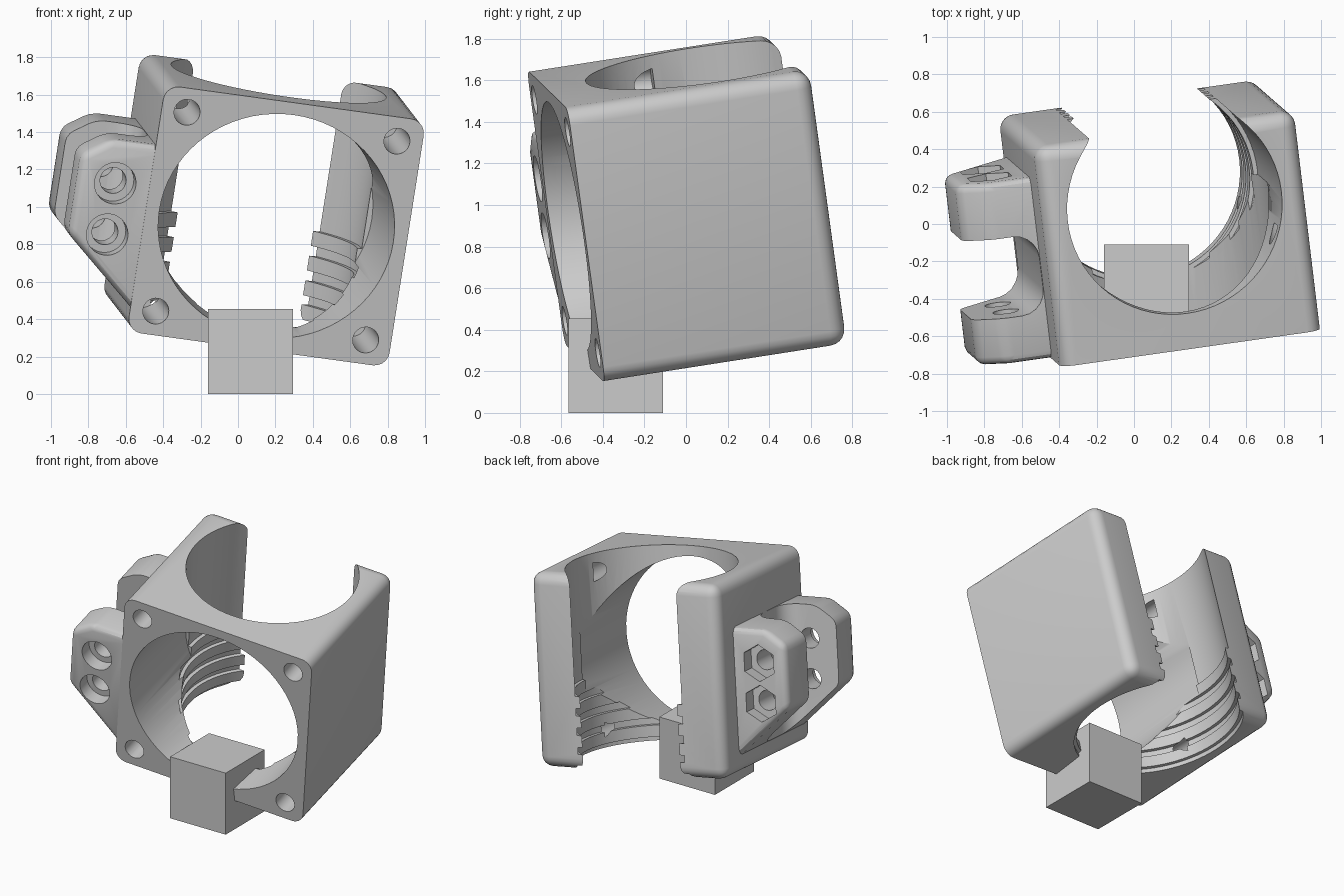
import bpy, bmesh, math
from mathutils import Matrix, Vector

cube = bpy.data.objects.get("Cube")
if cube:
    bpy.data.objects.remove(cube, do_unlink=True)

grey = bpy.data.materials.new("grey plastic")
grey.use_nodes = True
grey.diffuse_color = (0.6, 0.6, 0.6, 1)
grey.node_tree.nodes["Principled BSDF"].inputs["Base Color"].default_value = (0.6, 0.6, 0.6, 1)

# The bracket is modelled upright, then tilted as a whole
right = Vector((0.981, 0.139, -0.135)).normalized()
up = Vector((0.1535, -0.134, 0.978))
up = (up - up.dot(right) * right).normalized()
tilt = Matrix((right, up.cross(right), up)).transposed().to_4x4()

HALF_W, FRONT, BACK, LOW, HIGH = 0.71, -0.453, 0.74, 0.314, 1.66
MID = (LOW + HIGH) / 2


def finish(name, bm):
    bmesh.ops.recalc_face_normals(bm, faces=bm.faces)
    mesh = bpy.data.meshes.new(name)
    bm.to_mesh(mesh)
    bm.free()
    mesh.materials.append(grey)
    ob = bpy.data.objects.new(name, mesh)
    bpy.context.collection.objects.link(ob)
    return ob


def box(name, lo, hi, radius=0, keep_edge=None, segments=5):
    """Box with the edges picked by keep_edge rounded."""
    bm = bmesh.new()
    bmesh.ops.create_cube(bm, size=1)
    for v in bm.verts:
        v.co = [l + (c + 0.5) * (h - l) for c, l, h in zip(v.co, lo, hi)]
    if radius:
        edges = [e for e in bm.edges if keep_edge(*(v.co for v in e.verts))]
        bmesh.ops.bevel(bm, geom=edges, offset=radius, segments=segments,
                        profile=0.5, affect='EDGES')
    return finish(name, bm)


def bore_y(name, x, z, r0, r1, y0, y1, sides=32, squash=1, turn=0):
    """Round or many-sided plug running along y."""
    bm = bmesh.new()
    bmesh.ops.create_cone(bm, cap_ends=True, segments=sides, radius1=r0, radius2=r1, depth=y1 - y0)
    m = (Matrix.Translation((x, (y0 + y1) / 2, z)) @ Matrix.Diagonal((1, 1, squash, 1))
         @ Matrix.Rotation(-math.pi / 2, 4, 'X') @ Matrix.Rotation(turn, 4, 'Z'))
    bm.transform(m)
    return finish(name, bm)


def lathe_z(name, profile, y, sides=72):
    """Turned plug about a vertical axis from (radius, height) points."""
    bm = bmesh.new()
    rings = []
    for r, z in profile:
        rings.append([bm.verts.new((r * math.cos(a), y + r * math.sin(a), z))
                      for a in (2 * math.pi * i / sides for i in range(sides))])
    for a, b in zip(rings, rings[1:]):
        for i in range(sides):
            j = (i + 1) % sides
            bm.faces.new((a[i], a[j], b[j], b[i]))
    bm.faces.new(rings[0])
    bm.faces.new(rings[-1])
    return finish(name, bm)


def carve(ob, cutters):
    for c in cutters:
        c.hide_render = True
        mod = ob.modifiers.new("cut", 'BOOLEAN')
        mod.operation, mod.solver, mod.object = 'DIFFERENCE', 'EXACT', c
    deps = bpy.context.evaluated_depsgraph_get()
    mesh = bpy.data.meshes.new_from_object(ob.evaluated_get(deps))
    ob.modifiers.clear()
    ob.data = mesh
    for c in cutters:
        bpy.data.objects.remove(c, do_unlink=True)
    mesh.transform(tilt)
    for o in bpy.context.selected_objects:
        o.select_set(False)
    ob.select_set(True)
    bpy.context.view_layer.objects.active = ob
    bpy.ops.object.shade_smooth_by_angle(angle=math.radians(28))


# Housing: all edges rounded except those around the front face
housing = box("housing", (-HALF_W, FRONT, LOW), (HALF_W, BACK, HIGH), 0.08,
              lambda a, b: max(a.y, b.y) > 0)

# Vertical bore with ribs near its lower end, breaking out of the back
R, RIB = 0.582, 0.558
profile = [(R, LOW - 0.1)]
for z in (0.385, 0.515, 0.65, 0.785):
    profile += [(R, z - 0.042), (RIB, z - 0.04), (RIB, z + 0.04), (R, z + 0.042)]
profile.append((R, HIGH + 0.1))
cutters = [lathe_z("bore_cutter", profile, 0.322)]

# Wide front opening and four corner screw holes
cutters.append(bore_y("front_opening_cutter", 0, MID, 0.641, 0.61, -0.55, 0.3, 72, 0.952))
for sx in (-1, 1):
    for sz in (-1, 1):
        cutters.append(bore_y("screw_cutter", sx * 0.572, MID + sz * 0.543,
                              0.07, 0.07, -0.55, 0.13))
carve(housing, cutters)

# Side clamp: one profile running front to back, split into two lugs by a rounded slot
bm = bmesh.new()
outline = [(-0.68, 0.42), (-1.1, 0.79), (-1.1, 1.23), (-0.95, 1.33), (-0.68, 1.33)]
face = bm.faces.new([bm.verts.new((x, FRONT + 0.003, z)) for x, z in outline])
ext = bmesh.ops.extrude_face_region(bm, geom=[face])
bmesh.ops.translate(bm, verts=[g for g in ext["geom"] if isinstance(g, bmesh.types.BMVert)],
                    vec=(0, 0.53 - FRONT, 0))
outer = [e for e in bm.edges if min(v.co.x for v in e.verts) < -0.8]
bmesh.ops.bevel(bm, geom=outer, offset=0.045, segments=3, profile=0.5, affect='EDGES')
clamp = finish("side_clamp", bm)

slot = box("slot_cutter", (-1.4, -0.2, 0.2), (-HALF_W - 0.002, 0.23, 1.6), 0.13,
           lambda a, b: a.x > -1 and b.x > -1 and abs(a.z - b.z) > 0.5)
cutters = [slot]
for z in (0.817, 1.097):
    cutters.append(bore_y("bolt_cutter", -0.895, z, 0.07, 0.07, -0.6, 0.7))
    cutters.append(bore_y("bolt_head_cutter", -0.895, z, 0.112, 0.112, -0.6, -0.35))
    cutters.append(bore_y("nut_cutter", -0.895, z, 0.128, 0.128, 0.43, 0.7, 6))
carve(clamp, cutters)

# Plain block standing below the housing
box("base_block", (-0.16, -0.565, 0), (0.295, -0.11, 0.455))
